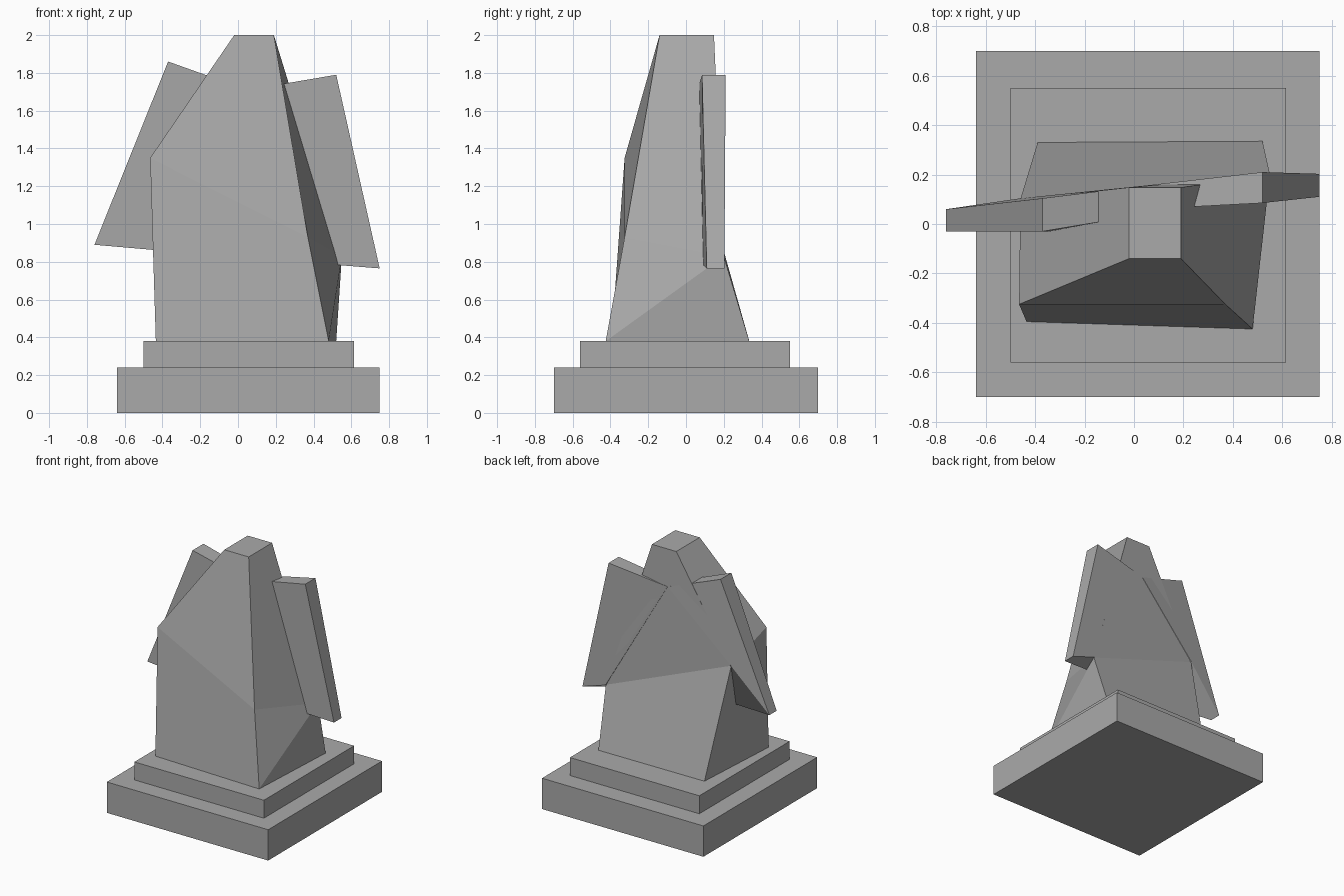
import bpy
import bmesh

cube = bpy.data.objects.get("Cube")
if cube:
    bpy.data.objects.remove(cube, do_unlink=True)

stone = bpy.data.materials.new("grey_stone")
stone.use_nodes = True
GREY = (0.4, 0.4, 0.4, 1.0)
stone.diffuse_color = GREY
stone.node_tree.nodes["Principled BSDF"].inputs["Base Color"].default_value = GREY


def build(name, points, faces):
    """Flat-faced solid from named corner points."""
    bm = bmesh.new()
    verts = {key: bm.verts.new(co) for key, co in points.items()}
    for face in faces:
        bm.faces.new([verts[key] for key in face.split()])
    bmesh.ops.recalc_face_normals(bm, faces=bm.faces)
    mesh = bpy.data.meshes.new(name)
    bm.to_mesh(mesh)
    bm.free()
    mesh.materials.append(stone)
    obj = bpy.data.objects.new(name, mesh)
    bpy.context.collection.objects.link(obj)
    return obj


def box(name, low, high):
    points = {f"{i}{j}{k}": ((low, high)[i][0], (low, high)[j][1], (low, high)[k][2])
              for i in (0, 1) for j in (0, 1) for k in (0, 1)}
    build(name, points, ["000 010 110 100", "001 101 111 011", "000 100 101 001",
                         "010 011 111 110", "000 001 011 010", "100 110 111 101"])


def slab(name, back, front):
    """Four-cornered slab between a back and a front outline."""
    points = {f"b{i}": p for i, p in enumerate(back)}
    points.update({f"f{i}": p for i, p in enumerate(front)})
    sides = [f"b{i} b{(i + 1) % 4} f{(i + 1) % 4} f{i}" for i in range(4)]
    build(name, points, ["b0 b1 b2 b3", "f3 f2 f1 f0"] + sides)


# Stepped base
box("plinth", (-0.64, -0.70, 0), (0.75, 0.70, 0.24))
box("plinth_step", (-0.50, -0.56, 0.24), (0.615, 0.55, 0.38))

# Tapered faceted monolith: foot, shoulder and top corners
# (names: f/b = front/back, r/l = -x/+x side)
monolith = {
    "foot_fr": (-0.435, -0.395, 0.38), "foot_fl": (0.48, -0.425, 0.38),
    "foot_bl": (0.52, 0.335, 0.38), "foot_br": (-0.39, 0.33, 0.38),
    "mid_fr": (-0.465, -0.325, 1.35), "mid_fl": (0.37, -0.325, 0.93),
    "mid_bl": (0.55, 0.20, 0.83), "mid_br": (-0.46, 0.10, 1.21),
    "top_fr": (-0.02, -0.14, 2.0), "top_fl": (0.19, -0.14, 2.0),
    "top_bl": (0.19, 0.148, 2.0), "top_br": (-0.02, 0.148, 2.0),
}
build("monolith", monolith, [
    "foot_fr foot_br foot_bl foot_fl", "top_fr top_fl top_bl top_br",
    "foot_fr foot_fl mid_fl mid_fr", "mid_fr mid_fl top_fl top_fr",
    "foot_br foot_fr mid_fr mid_br", "mid_br mid_fr top_fr top_br",
    "foot_fl foot_bl mid_bl", "foot_fl mid_bl mid_fl",
    "mid_fl mid_bl top_bl top_fl",
    "foot_bl foot_br mid_br mid_bl", "mid_bl mid_br top_br top_bl",
])

# Leaning slabs that meet at the middle of the back
slab("left_wing",
     [(0.05, 0.156, 1.71), (0.52, 0.21, 1.79), (0.75, 0.203, 0.765), (0.55, 0.205, 0.83)],
     [(0.05, 0.06, 1.71), (0.52, 0.085, 1.79), (0.75, 0.11, 0.765), (0.50, 0.09, 0.785)])
slab("right_wing",
     [(0.05, 0.156, 1.71), (-0.37, 0.104, 1.86), (-0.76, 0.06, 0.89), (-0.46, 0.104, 1.21)],
     [(0.05, 0.04, 1.71), (-0.37, -0.03, 1.86), (-0.76, -0.03, 0.89), (-0.30, -0.03, 0.85)])
